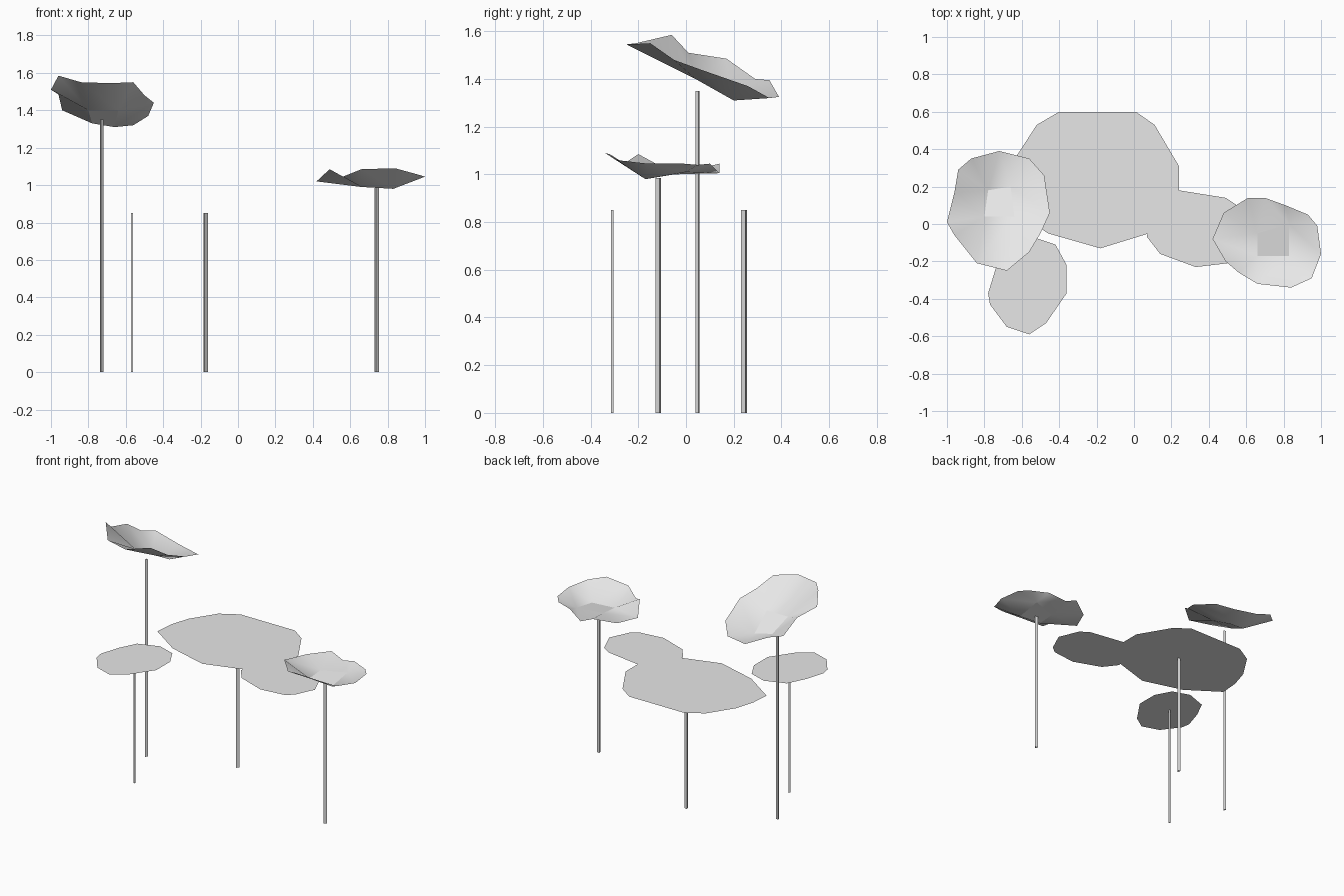
import bpy
import bmesh
import math
from mathutils import Vector

cube = bpy.data.objects.get("Cube")
if cube:
    bpy.data.objects.remove(cube, do_unlink=True)

# One pale grey for everything
grey = bpy.data.materials.new("pale grey")
grey.use_nodes = True
grey.diffuse_color = (0.8, 0.8, 0.8, 1)
grey.node_tree.nodes["Principled BSDF"].inputs["Base Color"].default_value = (0.8, 0.8, 0.8, 1)

FLAT_HEIGHT = 0.85


def add_object(name, bm):
    mesh = bpy.data.meshes.new(name)
    bm.to_mesh(mesh)
    bm.free()
    mesh.materials.append(grey)
    obj = bpy.data.objects.new(name, mesh)
    bpy.context.collection.objects.link(obj)
    return obj


def lift(points, height):
    return [Vector((x, y, height)) for x, y in points]


def nearest(point, ring):
    distances = [(point - other).xy.length for other in ring]
    return distances.index(min(distances))


def add_leaf(name, rim, heart=None, smooth=False):
    """Thin leaf: a plain rim polygon, or a rim joined to a four-cornered heart."""
    bm = bmesh.new()
    outer = [bm.verts.new(p) for p in rim]
    if heart is None:
        bm.faces.new(outer)
    else:
        inner = [bm.verts.new(p) for p in heart]
        owner = [nearest(Vector(p), [Vector(h) for h in heart]) for p in rim]
        for i, vert in enumerate(outer):
            following = (i + 1) % len(outer)
            corner = owner[i]
            bm.faces.new((vert, outer[following], inner[corner]))
            # Close the wedge wherever the nearest heart corner changes
            while corner != owner[following]:
                step = (corner + 1) % len(inner)
                bm.faces.new((outer[following], inner[step], inner[corner]))
                corner = step
        centre = bm.faces.new(inner)
        bmesh.ops.split_edges(bm, edges=list(centre.edges))
    bm.normal_update()
    for face in bm.faces:
        face.smooth = smooth
        if face.normal.z < 0:
            face.normal_flip()
    return add_object(name, bm)


def add_stem(name, x, y, height, radius, turn):
    """Slender three-sided stalk standing on the ground."""
    bm = bmesh.new()
    bmesh.ops.create_cone(bm, cap_ends=True, segments=3, radius1=radius,
                          radius2=radius, depth=height)
    # Put the first corner on +x, then turn the stalk
    first = max(bm.verts, key=lambda v: v.co.z).co
    angle = math.radians(turn) - math.atan2(first.y, first.x)
    for v in bm.verts:
        v.co.xy = (v.co.x * math.cos(angle) - v.co.y * math.sin(angle),
                   v.co.x * math.sin(angle) + v.co.y * math.cos(angle))
    bmesh.ops.translate(bm, verts=bm.verts, vec=(x, y, height / 2))
    return add_object(name, bm)


# Large flat leaf
large_rim = [(-.4, .6), (.01, .6), (.11, .53), (.24, .31), (.24, .12), (.08, -.05),
             (-.18, -.13), (-.46, -.05), (-.68, .1), (-.67, .23), (-.63, .36), (-.52, .53)]
large_heart = [(-.29, .29), (-.06, .36), (-.06, .13), (-.29, .13)]
add_leaf("large_flat_leaf", lift(large_rim, FLAT_HEIGHT), lift(large_heart, FLAT_HEIGHT))

# Small flat leaf tucked against the large one
side_rim = [(.24, .18), (.49, .14), (.55, .1), (.61, -.04), (.55, -.17), (.5, -.21),
            (.33, -.23), (.14, -.16), (.07, -.07), (.08, .06), (.15, .15)]
add_leaf("side_flat_leaf", lift(side_rim, FLAT_HEIGHT - 0.001))

# Small flat leaf at the front
front_rim = [(-.54, -.07), (-.42, -.11), (-.36, -.22), (-.36, -.37), (-.47, -.53),
             (-.56, -.59), (-.68, -.55), (-.77, -.43), (-.78, -.37), (-.74, -.24), (-.68, -.12)]
add_leaf("front_flat_leaf", lift(front_rim, FLAT_HEIGHT))

# Tall tilted leaf with a wavy rim
tall_rim = [(-.72, .39, 1.325), (-.56, .35, 1.32), (-.48, .26, 1.37), (-.45, .06, 1.44),
            (-.5, -.05, 1.48), (-.56, -.15, 1.55), (-.68, -.25, 1.545), (-.84, -.21, 1.55),
            (-.96, -.06, 1.585), (-1, .01, 1.51), (-.96, .17, 1.485), (-.94, .29, 1.4),
            (-.87, .35, 1.395)]
tall_heart = [(-.78, .18, 1.33), (-.66, .2, 1.31), (-.64, .04, 1.4), (-.8, .04, 1.4)]
add_leaf("tall_wavy_leaf", tall_rim, tall_heart, smooth=True)

# Lower cupped leaf with a wavy rim
low_rim = [(.61, .14, 1.045), (.7, .14, 1.005), (.81, .1, 1.045), (.93, .05, 1.04),
           (.98, -.01, 1.045), (1, -.16, 1.045), (.95, -.29, 1.06), (.84, -.34, 1.09),
           (.66, -.32, 1.085), (.56, -.26, 1.045), (.49, -.2, 1.085), (.42, -.08, 1.02),
           (.48, .06, 1.02)]
low_heart = [(.66, -.05, 1), (.83, 0, 1.01), (.83, -.17, .98), (.66, -.17, .99)]
add_leaf("low_wavy_leaf", low_rim, low_heart, smooth=True)

# Stalks
add_stem("large_leaf_stem", -.175, .245, FLAT_HEIGHT, .014, 15)
add_stem("front_leaf_stem", -.565, -.31, FLAT_HEIGHT, .007, 75)
add_stem("tall_leaf_stem", -.73, .05, 1.35, .01, 15)
add_stem("low_leaf_stem", .74, -.115, .985, .013, 15)
